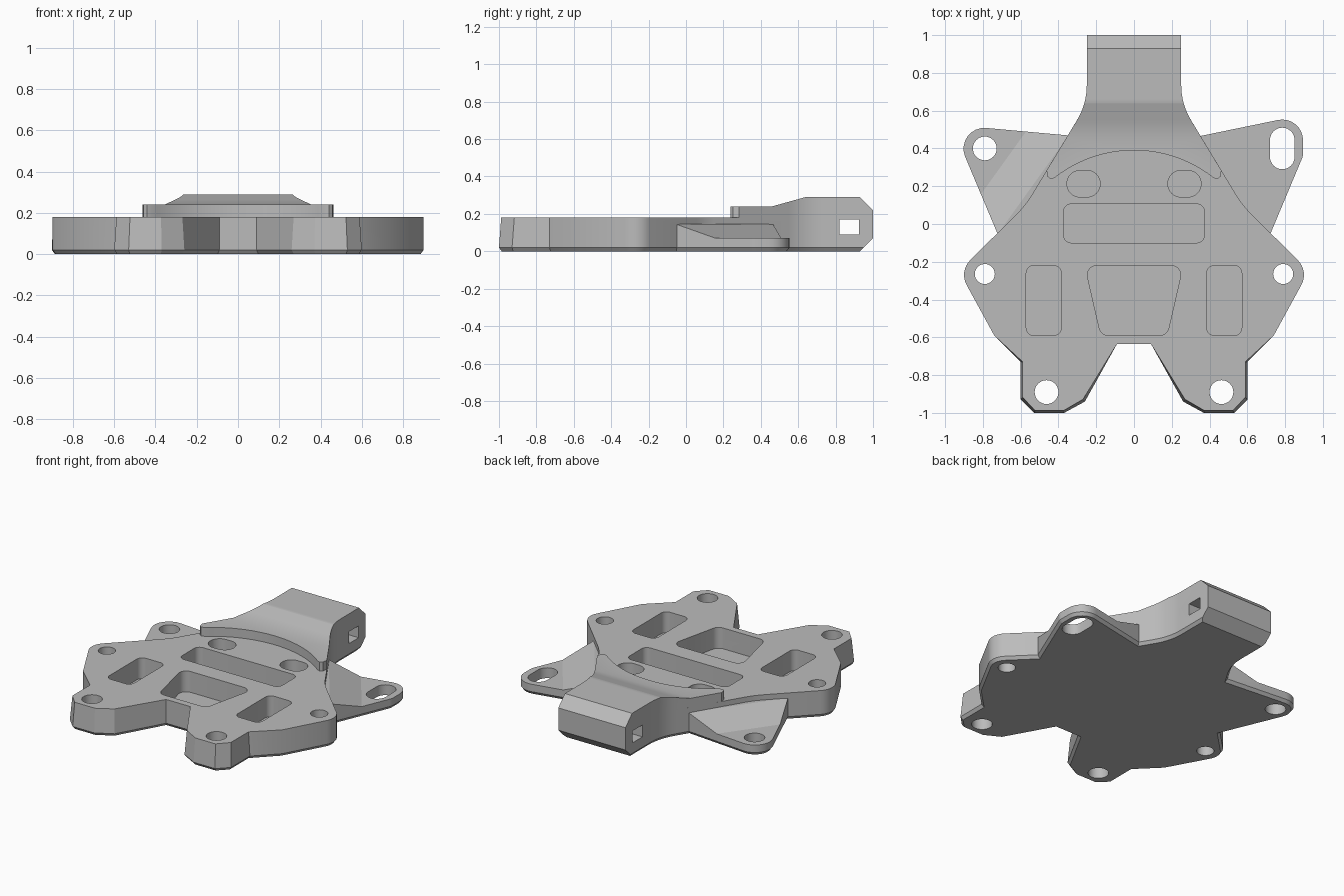
import bpy, bmesh, math
from mathutils import Matrix, Vector

if "Cube" in bpy.data.objects:
    bpy.data.objects.remove(bpy.data.objects["Cube"], do_unlink=True)

grey = bpy.data.materials.new("plain_grey")
grey.use_nodes = True
GREY = (0.5, 0.5, 0.5, 1)
grey.diffuse_color = GREY
grey.node_tree.nodes["Principled BSDF"].inputs["Base Color"].default_value = GREY


def rounded(corners, steps=8):
    """Turn (x, y, radius) corners into an outline with filleted corners."""
    out = []
    for i, (x, y, r) in enumerate(corners):
        p = Vector((x, y))
        if r == 0:
            out.append(p)
            continue
        u = (Vector(corners[i - 1][:2]) - p).normalized()
        v = (Vector(corners[(i + 1) % len(corners)][:2]) - p).normalized()
        half = u.angle(v) / 2
        centre = p + (u + v).normalized() * (r / math.sin(half))
        a, b = (p + d * (r / math.tan(half)) - centre for d in (u, v))
        start = math.atan2(a.y, a.x)
        turn = math.remainder(math.atan2(b.y, b.x) - start, math.tau)
        for k in range(steps + 1):
            t = start + turn * k / steps
            out.append(centre + Vector((math.cos(t), math.sin(t))) * r)
    return [p for i, p in enumerate(out) if (p - out[i - 1]).length > 0.001]


def box(cx, cy, w, h, r):
    return rounded([(cx + sx * w / 2, cy + sy * h / 2, r)
                    for sx, sy in ((1, 1), (1, -1), (-1, -1), (-1, 1))])


def mirrored(half):
    """Complete a right-hand half outline, listed from back to front."""
    return half + [(-c[0], *c[1:]) for c in reversed(half) if c[0] > 0]


def inset(pts, d):
    n = len(pts)
    area = sum(pts[i - 1].cross(pts[i]) for i in range(n))
    side = -1 if area > 0 else 1
    out = []
    for i, p in enumerate(pts):
        e, f = (p - pts[i - 1]).normalized(), (pts[(i + 1) % n] - p).normalized()
        a, b = (Vector((g.y, -g.x)) * side for g in (e, f))
        out.append(p + (a + b) * (d / (1 + a.dot(b))))
    return out


def loft(name, rings, matrix=None):
    """Closed solid through stacked (outline, height) rings."""
    bm = bmesh.new()
    loops = [[bm.verts.new((p[0], p[1], z)) for p in pts] for pts, z in rings]
    for lo, hi in zip(loops, loops[1:]):
        for i in range(len(lo)):
            bm.faces.new((lo[i - 1], lo[i], hi[i], hi[i - 1]))
    bm.faces.new(loops[0])
    bm.faces.new(loops[-1])
    if matrix:
        bm.transform(matrix)
    bmesh.ops.recalc_face_normals(bm, faces=bm.faces)
    mesh = bpy.data.meshes.new(name)
    bm.to_mesh(mesh)
    bm.free()
    mesh.materials.append(grey)
    obj = bpy.data.objects.new(name, mesh)
    bpy.context.collection.objects.link(obj)
    return obj


def combine(obj, other, operation):
    mod = obj.modifiers.new("combine", "BOOLEAN")
    mod.operation, mod.solver, mod.object = operation, "EXACT", other
    bpy.context.view_layer.objects.active = obj
    bpy.ops.object.modifier_apply(modifier=mod.name)
    bpy.data.objects.remove(other, do_unlink=True)


def side_profile(name, pts, direction):
    """Extrude a (distance, height) profile across the given direction."""
    n = Vector(direction).normalized()
    up = Vector((0, 0, 1))
    m = Matrix((n, up, n.cross(up))).transposed().to_4x4()
    return loft(name, [(pts, -2), (pts, 2)], m)


# Main plate with tapered front legs and a chamfered underside
neck = [(0.25, 1.1, 0), (0.25, 0.635, 0.36)]
plate = rounded(mirrored(neck + [
    (0.574, 0.10, 0.5), (0.926, -0.25, 0.11), (0.74, -0.59, 0), (0.6, -0.73, 0),
    (0.6, -0.93, 0), (0.53, -1, 0), (0.37, -1, 0), (0.26, -0.94, 0), (0.09, -0.635, 0)]))


def taper(p):
    if p.y > -0.65:
        return p
    c = math.copysign(0.42, p.x)
    return Vector((c + (p.x - c) * 0.94, p.y + (0.012 if p.y < -0.9 else 0)))


body = loft("mounting_plate", [(inset(plate, 0.015), 0), (plate, 0.02),
                               ([taper(p) for p in plate], 0.18)])

# Raised neck with a curved front edge
arc = [(0.681 * math.sin(a), 0.681 * math.cos(a) - 0.291, 0)
       for a in (math.radians(38 * (1 - k / 12)) for k in range(13))]
arc[-1] = (0, 0.39, 0)
raised = rounded(mirrored(neck + [(0.463, 0.283, 0), (0.457, 0.25, 0), (0.44, 0.237, 0)] + arc))
combine(body, loft("raised_neck", [(raised, 0.1), (raised, 0.4)]), "UNION")

# Ramp and chamfered rear end
combine(body, side_profile("neck_profile", [
    (-1.2, -0.1), (0.83, -0.1), (1, 0.07), (1, 0.22), (0.93, 0.29),
    (0.64, 0.29), (0.46, 0.24), (-1.2, 0.24)], (0, 1, 0)), "INTERSECT")

# Rear wings, thin at the tip and ramping up to the plate
tips = {1: [(0.895, 0.578, 0.11), (0.895, 0.36, 0.08)], -1: [(0.965, 0.525, 0.11)]}
for s, tip in tips.items():
    root_y = 0.445 if s > 0 else 0.46
    corners = [(0.25, root_y, 0)] + tip + [(0.66, -0.2, 0), (0.4, -0.2, 0), (0.2, 0.2, 0)]
    pts = rounded([(s * x, y, r) for x, y, r in corners])
    wing = loft("rear_wing", [(inset(pts, 0.015), 0), (pts, 0.02), (pts, 0.3)])
    combine(wing, side_profile("wing_profile", [
        (-0.3, -0.1), (1.5, -0.1), (1.5, 0.07), (0.75, 0.07),
        (0.555, 0.145), (-0.3, 0.145)], (s * 0.812, 0.583, 0)), "INTERSECT")
    combine(body, wing, "UNION")

# Blind pockets and through holes
pockets = [box(0, 0.003, 0.745, 0.205, 0.04),
           rounded([(-0.26, -0.22, 0.05), (0.26, -0.22, 0.05),
                    (0.175, -0.59, 0.05), (-0.175, -0.59, 0.05)])]
holes = [box(0.785, 0.4, 0.13, 0.22, 0.065), box(-0.79, 0.4, 0.126, 0.126, 0.063)]
for s in (1, -1):
    pockets += [box(s * 0.267, 0.213, 0.175, 0.14, 0.068),
                box(s * 0.478, -0.405, 0.185, 0.37, 0.04)]
    holes += [box(s * 0.79, -0.265, 0.106, 0.106, 0.053),
              box(s * 0.463, -0.89, 0.126, 0.126, 0.063)]
for shapes, floor in ((pockets, 0.04), (holes, -0.1)):
    for pts in shapes:
        combine(body, loft("cutter", [(pts, floor), (pts, 0.5)]), "DIFFERENCE")

# Square cross hole through the neck
square = [(0.82, 0.09), (0.925, 0.09), (0.925, 0.17), (0.82, 0.17)]
combine(body, side_profile("cross_hole", square, (0, 1, 0)), "DIFFERENCE")

for o in bpy.context.selected_objects:
    o.select_set(False)
body.select_set(True)
bpy.context.view_layer.objects.active = body
bpy.ops.object.shade_smooth_by_angle(angle=math.radians(20))
